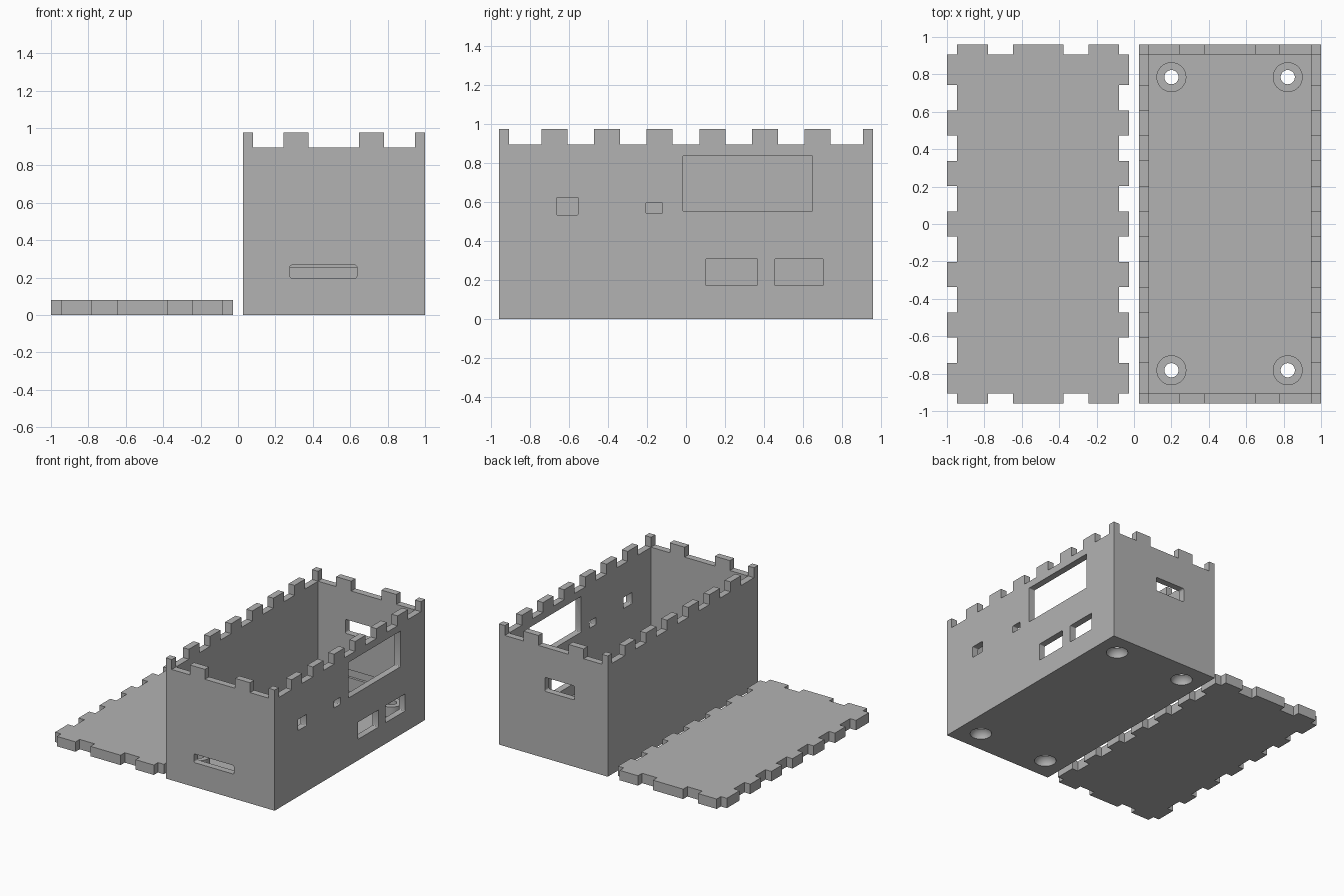
import bpy, bmesh, math

if "Cube" in bpy.data.objects:
    bpy.data.objects.remove(bpy.data.objects["Cube"])

grey = bpy.data.materials.new("plain_grey")
grey.diffuse_color = (0.45, 0.45, 0.45, 1)
grey.use_nodes = True
grey.node_tree.nodes["Principled BSDF"].inputs["Base Color"].default_value = grey.diffuse_color


def make_object(name, bm):
    mesh = bpy.data.meshes.new(name)
    bmesh.ops.recalc_face_normals(bm, faces=bm.faces[:])
    bm.to_mesh(mesh)
    bm.free()
    obj = bpy.data.objects.new(name, mesh)
    bpy.context.collection.objects.link(obj)
    mesh.materials.append(grey)
    return obj


def block(name, x, y, z, round_axis=None, radius=0.012):
    """Box from (min, max) ranges; edges along round_axis may be rounded."""
    bm = bmesh.new()
    bmesh.ops.create_cube(bm, size=1)
    for v in bm.verts:
        v.co = [r[0] + (c + 0.5) * (r[1] - r[0]) for r, c in zip((x, y, z), v.co)]
    if round_axis is not None:
        edges = [e for e in bm.edges
                 if abs((e.verts[0].co - e.verts[1].co).normalized()[round_axis]) > 0.9]
        bmesh.ops.bevel(bm, geom=edges, offset=radius, segments=3, profile=0.5, affect='EDGES')
    return make_object(name, bm)


def lathe(name, cx, cy, profile, steps=32, closed=False):
    """Revolve (radius, z) points around a vertical axis."""
    bm = bmesh.new()
    rings = [[bm.verts.new((cx + r * math.cos(2 * math.pi * i / steps),
                            cy + r * math.sin(2 * math.pi * i / steps), z))
              for i in range(steps)] for r, z in profile]
    pairs = list(zip(rings, rings[1:]))
    if closed:
        pairs.append((rings[-1], rings[0]))
    else:
        bm.faces.new(rings[0])
        bm.faces.new(rings[-1])
    for a, b in pairs:
        for i in range(steps):
            j = (i + 1) % steps
            bm.faces.new((a[i], a[j], b[j], b[i]))
    return make_object(name, bm)


def cut(target, cutters):
    bpy.context.view_layer.objects.active = target
    for c in cutters:
        mod = target.modifiers.new("cut", 'BOOLEAN')
        mod.operation, mod.solver, mod.object = 'DIFFERENCE', 'EXACT', c
        bpy.ops.object.modifier_apply(modifier=mod.name)
        bpy.data.objects.remove(c)


WALL, FLOOR, RIM, TOP = 0.053, 0.08, 0.895, 0.975
X0, X1, Y = 0.027, 1.0, 0.96
# finger joint spans: gaps between tabs, and the tabs themselves
gaps_x = [(0.08, 0.243), (0.377, 0.647), (0.78, 0.947)]
tabs_x = [(0.243, 0.377), (0.647, 0.78)]
tabs_y = [(-0.742 + 0.27 * i, -0.608 + 0.27 * i) for i in range(6)]
bounds_y = [-Y + WALL] + [v for t in tabs_y for v in t] + [Y - WALL]
gaps_y = list(zip(bounds_y[0::2], bounds_y[1::2]))
holes = [(x, y) for x in (0.2, 0.822) for y in (-0.782, 0.785)]

# Open case with castellated rim
case = block("case", (X0, X1), (-Y, Y), (0, TOP))
cutters = [block("inside", (X0 + WALL, X1 - WALL), (-Y + WALL, Y - WALL), (FLOOR, 1.2))]
cutters += [block("rim_gap", g, (-1.1, 1.1), (RIM, 1.2)) for g in gaps_x]
cutters += [block("rim_gap", (-0.1, 1.1), g, (RIM, 1.2)) for g in gaps_y]

# Openings in the right wall
for y, z in [((-0.665, -0.553), (0.533, 0.623)), ((-0.205, -0.122), (0.54, 0.597)),
             ((-0.015, 0.648), (0.55, 0.838)),
             ((0.102, 0.367), (0.17, 0.308)), ((0.456, 0.704), (0.17, 0.308))]:
    cutters.append(block("side_opening", (0.9, 1.1), y, z, 0, 0.006))
# Front slot, back opening and the shallow pocket inside the back wall
cutters.append(block("front_slot", (0.277, 0.636), (-1.1, -0.85), (0.197, 0.267), 1))
cutters.append(block("back_opening", (0.324, 0.59), (0.85, 1.1), (0.54, 0.653), 1))
cutters.append(block("back_pocket", (0.277, 0.636), (0.85, Y - WALL + 0.02), (0.19, 0.255)))
# Dished screw holes through the floor
dish = [(0.085, -0.01), (0.08, 0), (0.076, 0.018), (0.066, 0.035), (0.053, 0.049),
        (0.038, 0.057), (0.038, 0.2)]
cutters += [lathe("screw_hole", x, y, dish) for x, y in holes]
cut(case, cutters)

# Screw posts standing on the floor
posts = [lathe("screw_post", x, y, [(0.08, FLOOR - 0.005), (0.08, 0.16), (0.038, 0.16),
                                    (0.038, FLOOR - 0.005)], closed=True) for x, y in holes]

# Lid with notches that receive the rim tabs
lid = block("lid", (-X1, -X0), (-Y, Y), (0, TOP - RIM))
notches = []
for a, b in tabs_x + [(-0.1, X0 + WALL), (X1 - WALL, 1.1)]:
    for lo, hi in ((-1.1, -Y + WALL), (Y - WALL, 1.1)):
        notches.append(block("notch", (-b, -a), (lo, hi), (-0.1, 0.2)))
for t in tabs_y:
    for lo, hi in ((-1.1, -X1 + WALL), (-X0 - WALL, 0.1)):
        notches.append(block("notch", (lo, hi), t, (-0.1, 0.2)))
cut(lid, notches)

# Smooth round parts, keep hard edges
for obj in [case, lid] + posts:
    bpy.ops.object.select_all(action='DESELECT')
    obj.select_set(True)
    bpy.context.view_layer.objects.active = obj
    bpy.ops.object.shade_smooth_by_angle(angle=math.radians(35))
